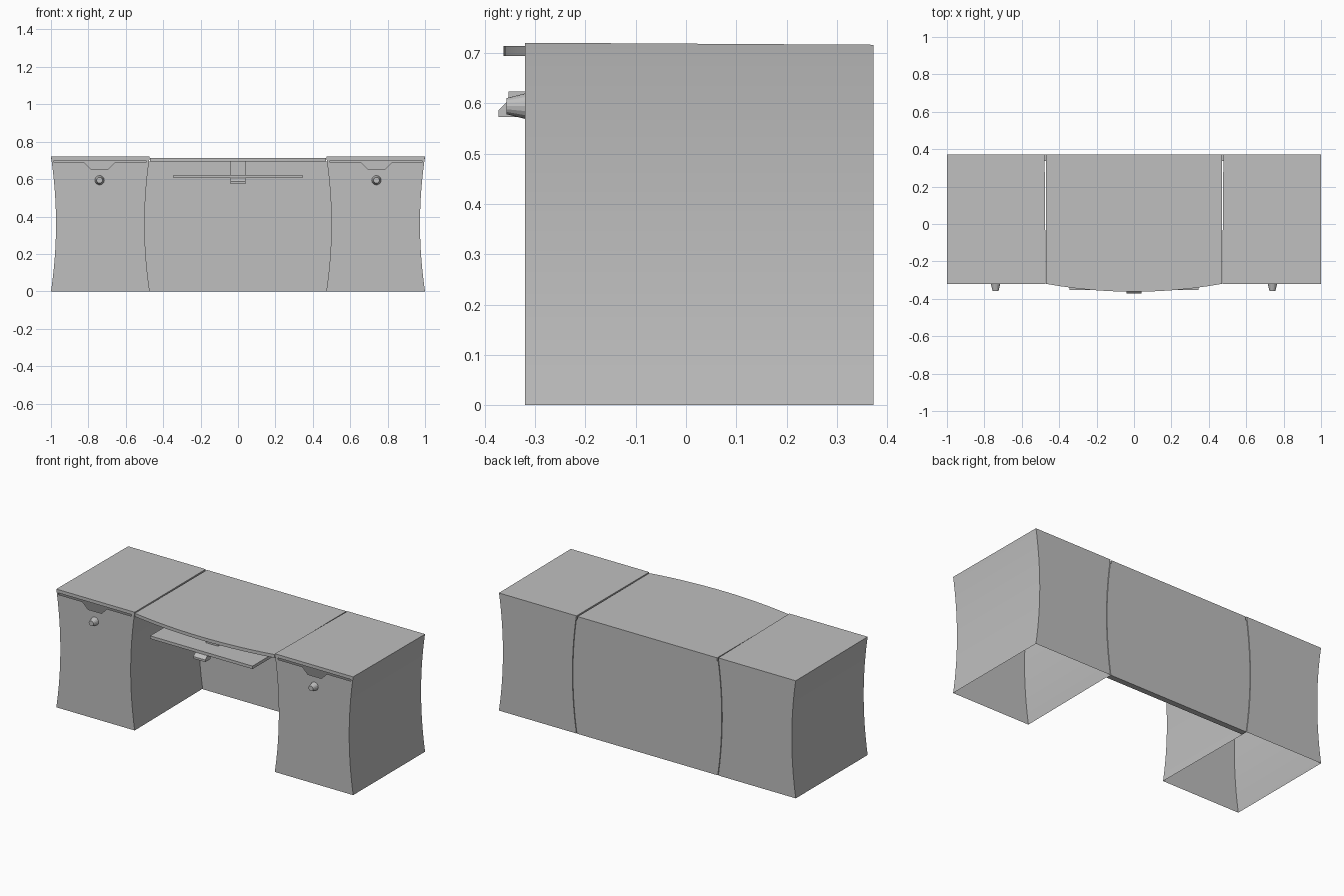
import bpy, bmesh, math

cube = bpy.data.objects.get("Cube")
if cube:
    bpy.data.objects.remove(cube, do_unlink=True)

grey = bpy.data.materials.new("desk grey")
grey.use_nodes = True
colour = (0.52, 0.52, 0.52, 1)
grey.diffuse_color = colour
grey.node_tree.nodes["Principled BSDF"].inputs["Base Color"].default_value = colour

FRONT, BACK, TOP = -0.32, 0.372, 0.72
STEPS = 16


def finish(name, bm, weld=True):
    if weld:
        bmesh.ops.remove_doubles(bm, verts=bm.verts, dist=1e-5)
    bmesh.ops.recalc_face_normals(bm, faces=bm.faces)
    mesh = bpy.data.meshes.new(name)
    bm.to_mesh(mesh)
    bm.free()
    mesh.materials.append(grey)
    obj = bpy.data.objects.new(name, mesh)
    bpy.context.collection.objects.link(obj)
    bpy.ops.object.select_all(action="DESELECT")
    obj.select_set(True)
    bpy.context.view_layer.objects.active = obj
    bpy.ops.object.shade_smooth_by_angle(angle=math.radians(30))
    return obj


def face(bm, points):
    return bm.faces.new([bm.verts.new(p) for p in points])


def prism(name, points, offset):
    """Extrude a flat outline along an offset."""
    bm = bmesh.new()
    base = face(bm, points)
    new = bmesh.ops.extrude_face_region(bm, geom=[base], use_keep_orig=True)
    moved = [v for v in new["geom"] if isinstance(v, bmesh.types.BMVert)]
    bmesh.ops.translate(bm, verts=moved, vec=offset)
    return finish(name, bm, weld=False)


def box(name, x0, x1, y0, y1, z0, z1):
    prism(name, [(x0, y0, z0), (x1, y0, z0), (x1, y1, z0), (x0, y1, z0)], (0, 0, z1 - z0))


def bow(z):
    """Inward curve of the pedestal sides."""
    return 0.027 * (1 - (2 * z / TOP - 1) ** 2)


def outer(z):
    return 1 - bow(z)


def inner(z, y):
    edge = 0.472 if y < 0 else 0.478
    return edge + bow(z)


def pedestal(side, name):
    bm = bmesh.new()
    panel_top, slot_top = 0.69, 0.70
    levels = [panel_top * i / STEPS for i in range(STEPS + 1)]
    walls = levels + [slot_top, TOP]

    def drop(z, y):
        return 0.716 if z == TOP and y > 0 else z

    def P(x, y, z):
        return (side * x, y, drop(z, y))

    # curved walls, top and back of the open-bottomed shell
    for a, b in zip(walls, walls[1:]):
        face(bm, [P(outer(z), y, z) for z, y in ((a, FRONT), (a, BACK), (b, BACK), (b, FRONT))])
        face(bm, [P(inner(z, y), y, z) for z, y in ((a, FRONT), (a, BACK), (b, BACK), (b, FRONT))])
    face(bm, [P(outer(TOP), FRONT, TOP), P(outer(TOP), BACK, TOP),
              P(inner(TOP, BACK), BACK, TOP), P(inner(TOP, FRONT), FRONT, TOP)])
    face(bm, [P(outer(z), BACK, z) for z in walls] +
         [P(inner(z, BACK), BACK, z) for z in reversed(walls)])

    # front panel with a finger notch under a thin slot
    slot_out, slot_in = 0.984, 0.492
    notch = [(slot_out, panel_top), (0.824, panel_top), (0.786, 0.653),
             (0.695, 0.653), (0.658, panel_top), (slot_in, panel_top)]
    face(bm, [P(outer(z), FRONT, z) for z in levels] +
         [P(x, FRONT, z) for x, z in notch] +
         [P(inner(z, FRONT), FRONT, z) for z in reversed(levels)])
    face(bm, [P(x, FRONT, z) for x, z in
              ((outer(slot_top), slot_top), (outer(TOP), TOP), (inner(TOP, FRONT), TOP),
               (inner(slot_top, FRONT), slot_top), (slot_in, slot_top), (slot_out, slot_top))])
    for edge, stop in ((outer, slot_out), (lambda z: inner(z, FRONT), slot_in)):
        face(bm, [P(edge(panel_top), FRONT, panel_top), P(stop, FRONT, panel_top),
                  P(stop, FRONT, slot_top), P(edge(slot_top), FRONT, slot_top)])
    finish(name + "_pedestal", bm)

    # tapered round knob
    bpy.ops.mesh.primitive_cone_add(vertices=16, radius1=0.026, radius2=0.016, depth=0.04,
                                    location=(side * 0.74, FRONT - 0.017, 0.594),
                                    rotation=(math.pi / 2, 0, 0))
    knob = bpy.context.object
    knob.name = name + "_knob"
    knob.data.materials.append(grey)


pedestal(1, "left")
pedestal(-1, "right")

# centre top with a bowed front edge
half = 0.47
arc = [-half + 2 * half * i / 24 for i in range(25)]
outline = [(x, FRONT - 0.042 * (1 - (x / half) ** 2), 0.694) for x in arc]
prism("centre_top", outline + [(half, BACK, 0.694), (-half, BACK, 0.694)], (0, 0, 0.02))

# back panel following the curve of the pedestals
levels = [0.694 * i / STEPS for i in range(STEPS + 1)]
right_edge = [(half + 0.004 + bow(z), BACK, z) for z in levels]
left_edge = [(-x, y, z) for x, y, z in reversed(right_edge)]
prism("back_panel", right_edge + left_edge, (0, -0.035, 0))

# sliding tray, its hanger and its pull
box("tray", -0.345, 0.345, -0.353, -0.05, 0.605, 0.623)
box("tray_hanger", -0.04, 0.04, -0.25, -0.15, 0.623, 0.694)
pull = [(-0.32, 0.605), (-0.353, 0.605), (-0.372, 0.586), (-0.372, 0.573), (-0.32, 0.573)]
prism("tray_pull", [(-0.04, y, z) for y, z in pull], (0.08, 0, 0))
